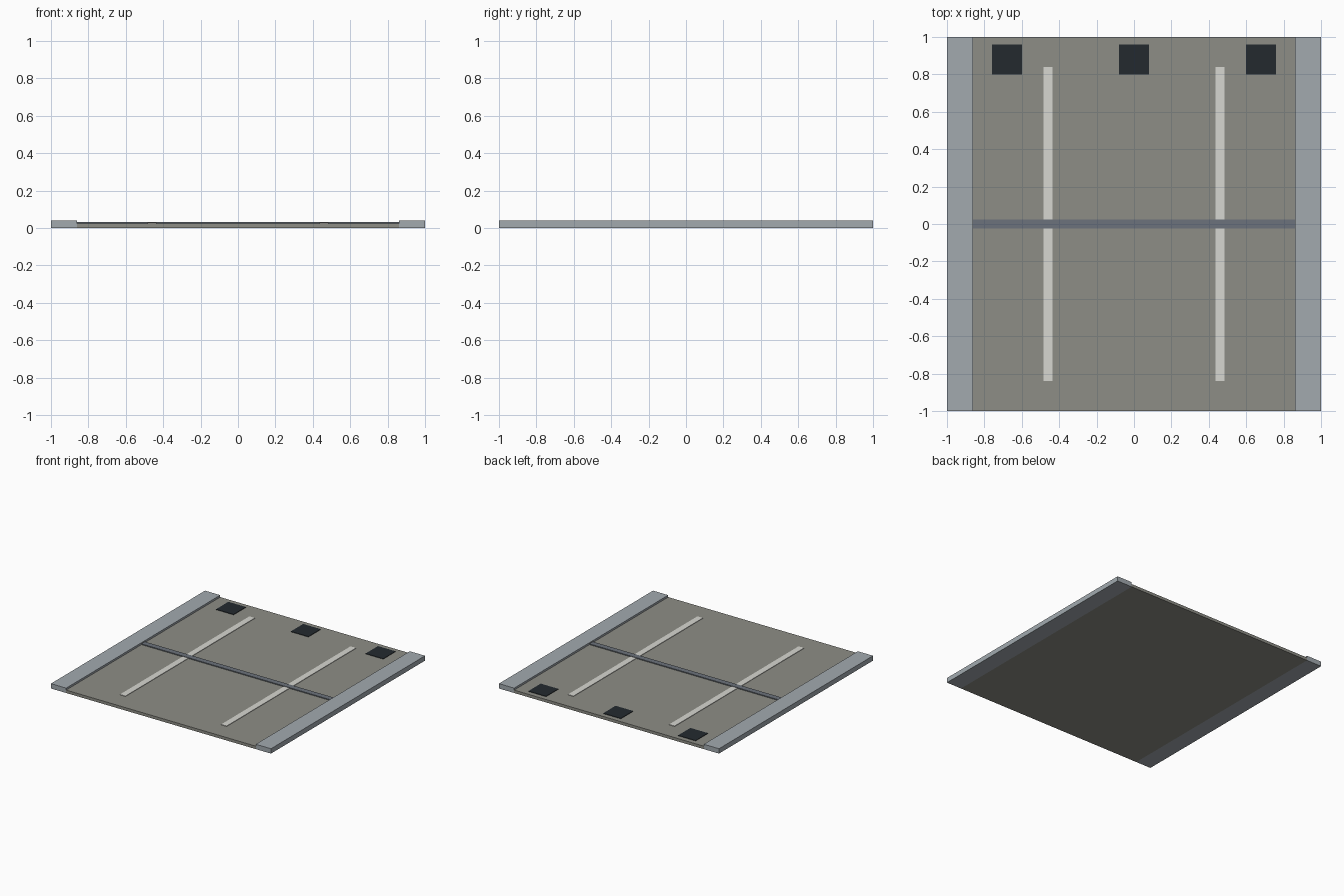
import bpy

if "Cube" in bpy.data.objects:
    bpy.data.objects.remove(bpy.data.objects["Cube"])


def material(name, rgb):
    m = bpy.data.materials.new(name)
    m.diffuse_color = (*rgb, 1)
    m.use_nodes = True
    m.node_tree.nodes["Principled BSDF"].inputs["Base Color"].default_value = m.diffuse_color
    return m


concrete = material("concrete", (0.27, 0.27, 0.24))
kerb_grey = material("kerb_grey", (0.36, 0.40, 0.43))
paint = material("paint", (0.68, 0.68, 0.64))
joint_grey = material("joint_grey", (0.15, 0.17, 0.20))
dark = material("dark", (0.017, 0.023, 0.028))


def box(name, x0, x1, y0, y1, z0, z1, mat):
    bpy.ops.mesh.primitive_cube_add(
        size=1, location=((x0 + x1) / 2, (y0 + y1) / 2, (z0 + z1) / 2))
    ob = bpy.context.object
    ob.name = name
    ob.scale = (x1 - x0, y1 - y0, z1 - z0)
    bpy.ops.object.transform_apply(location=False, rotation=False, scale=True)
    ob.data.materials.append(mat)
    return ob


KERB = 0.862   # inner edge of kerbs
TOP = 0.024    # deck surface

# Deck slab between the kerbs
box("deck_slab", -KERB, KERB, -1, 1, 0, TOP, concrete)

# Side kerbs and painted lane lines
for side, s in (("left", -1), ("right", 1)):
    a, b = sorted((s * KERB, s * 1.0))
    box(f"kerb_{side}", a, b, -1, 1, 0, 0.04, kerb_grey)
    c = s * 0.46
    box(f"lane_line_{side}", c - 0.025, c + 0.025, -0.84, 0.84,
        TOP - 0.004, TOP + 0.004, paint)

# Expansion joint across the middle
box("expansion_joint", -KERB, KERB, -0.023, 0.023, TOP - 0.004, 0.031, joint_grey)

# Drain covers along the back edge
for i, x in enumerate((-0.68, 0, 0.68)):
    box(f"drain_cover_{i + 1}", x - 0.08, x + 0.08, 0.80, 0.96,
        TOP - 0.004, TOP + 0.004, dark)
